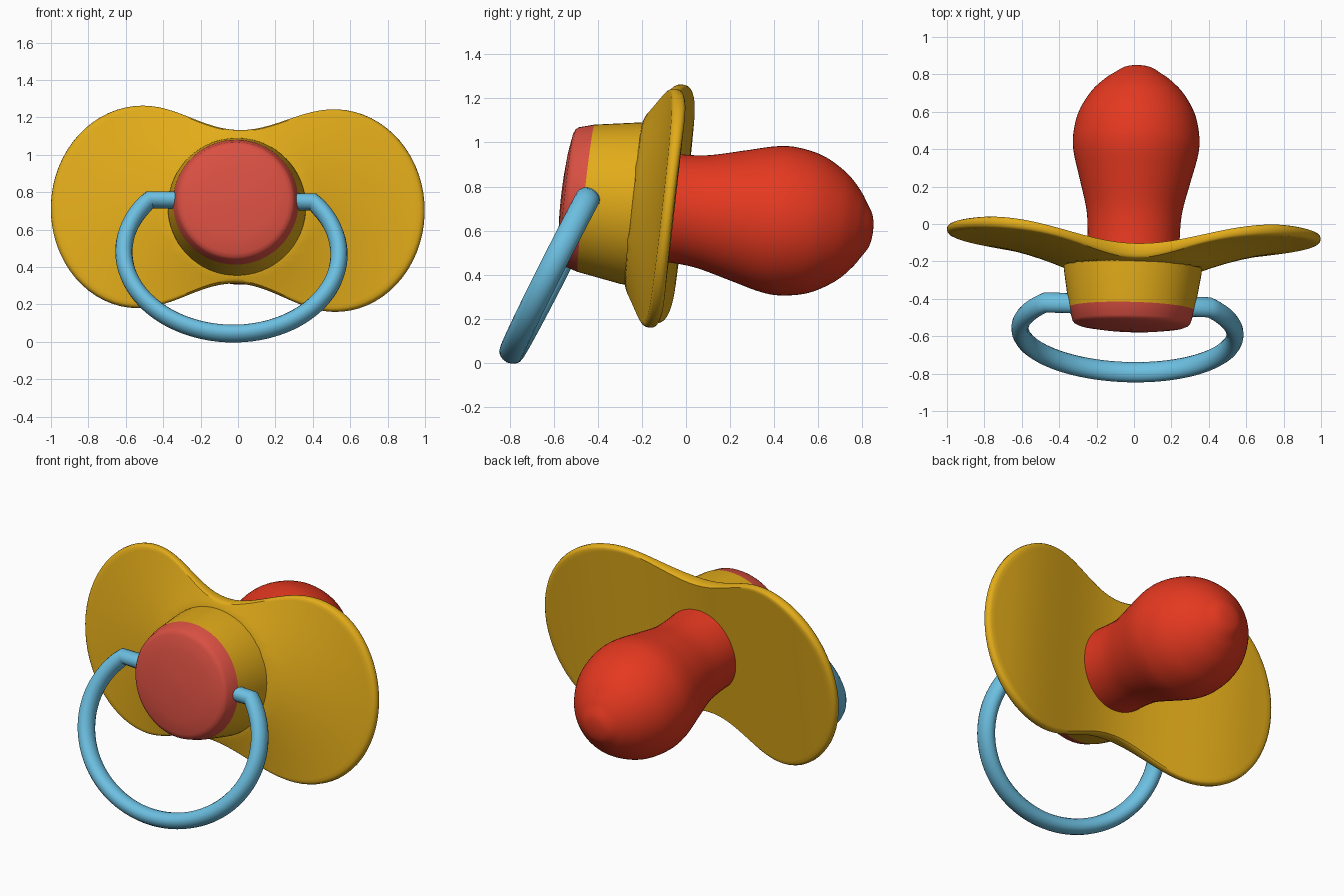
import bpy, bmesh
from math import sin, cos, pi, radians, hypot
from mathutils import Matrix, Vector

if "Cube" in bpy.data.objects:
    bpy.data.objects.remove(bpy.data.objects["Cube"])

# Local frame: +y runs along the teat axis; whole body is slightly tipped
BODY = (Matrix.Translation((0, 0, 0.695)) @ Matrix.Rotation(radians(-1.5), 4, 'Z')
        @ Matrix.Rotation(radians(-6.5), 4, 'X') @ Matrix.Rotation(radians(1.1), 4, 'Y'))


def material(name, rgb):
    m = bpy.data.materials.new(name)
    m.diffuse_color = (*rgb, 1)
    m.use_nodes = True
    m.node_tree.nodes["Principled BSDF"].inputs["Base Color"].default_value = m.diffuse_color
    return m


YELLOW = material("yellow", (0.76, 0.41, 0.01))
RED = material("red", (0.78, 0.04, 0.014))
CAP = material("soft_red", (0.70, 0.08, 0.055))
BLUE = material("blue", (0.15, 0.52, 0.75))


def smooth(obj, angle=35):
    bpy.ops.object.select_all(action='DESELECT')
    obj.select_set(True)
    bpy.context.view_layer.objects.active = obj
    bpy.ops.object.shade_smooth_by_angle(angle=radians(angle))


def loft(name, rings, mat):
    """Skin a list of equal-length closed rings and cap both ends."""
    bm = bmesh.new()
    loops = [[bm.verts.new(p) for p in ring] for ring in rings]
    n = len(loops[0])
    for a, b in zip(loops, loops[1:]):
        for i in range(n):
            j = (i + 1) % n
            bm.faces.new((a[i], a[j], b[j], b[i]))
    for cap in (loops[0], loops[-1]):
        bm.faces.new(cap)
    bmesh.ops.recalc_face_normals(bm, faces=bm.faces)
    me = bpy.data.meshes.new(name)
    bm.to_mesh(me)
    bm.free()
    me.materials.append(mat)
    obj = bpy.data.objects.new(name, me)
    bpy.context.collection.objects.link(obj)
    obj.matrix_world = BODY
    smooth(obj)
    return obj


def lathe(name, profile, mat, n=64):
    """Revolve (radius, y) points about the local y axis."""
    return loft(name, [[(r * cos(2 * pi * i / n), y, r * sin(2 * pi * i / n))
                        for i in range(n)] for r, y in profile], mat)


def spline(pts, steps=5):
    """Catmull-Rom curve through 2D points."""
    p = [Vector(q) for q in (pts[0], *pts, pts[-1])]
    out = []
    for a, b, c, d in zip(p, p[1:], p[2:], p[3:]):
        for k in range(steps):
            t = k / steps
            out.append(0.5 * (2 * b + (c - a) * t + (2 * a - 5 * b + 4 * c - d) * t * t
                              + (3 * b - a - 3 * c + d) * t ** 3))
    return out + [p[-1]]


# Mouth shield: bow-tie outline, wavy back, conical front rising to the hub
quarter = [(0.52 * i / 12, 0.412 + 0.0665 * (1 - cos(pi * i / 12))) for i in range(12)]
quarter += [(0.52 + 0.48 * sin(a), 0.545 * cos(a)) for a in (pi / 2 * i / 16 for i in range(17))]
half = quarter + [(x, -z) for x, z in quarter[-2::-1]]
outline = half + [(-x, z) for x, z in half[-2:0:-1]]


def back(x):
    return -0.15 + 0.06 * (1 - cos(pi * min(abs(x) / 0.85, 1)))


def front(x, z):
    t = min((1 - hypot(x, z)) / 0.63, 1)
    return -0.08 - 0.06 * t - 0.1 * t * t


def shield_ring(s, f):
    """Outline scaled by s, at fraction f of the way from back to front."""
    return [(s * x, back(s * x) * (1 - f) + front(s * x, s * z) * f, s * z + 0.006)
            for x, z in outline]


section = [(max(i / 20, 0.02), 0) for i in range(20)]
section += [(0.975, 0), (0.988, 0.08), (0.997, 0.25), (1, 0.5)]
section += [(s, 1 - f) for s, f in section[-2::-1]]
loft("mouth_shield", [shield_ring(s, f) for s, f in section], YELLOW)

# Hub in front of the shield, closed by a domed cap
lathe("hub", [(0.372, -0.19), (0.368, -0.26), (0.336, -0.457)], YELLOW)
lathe("front_cap", [(0.33, -0.45), (0.336, -0.457), (0.316, -0.525), (0.306, -0.538),
                    (0.285, -0.547), (0.2, -0.56), (0.1, -0.567), (0.005, -0.57)], CAP)

# Teat: neck, bulb and small raised tip
lathe("teat", spline([(0.248, -0.17), (0.247, -0.04), (0.258, 0.08), (0.298, 0.24),
                      (0.333, 0.38), (0.337, 0.48), (0.31, 0.6), (0.245, 0.71),
                      (0.175, 0.778), (0.125, 0.812), (0.08, 0.84), (0.04, 0.851),
                      (0.003, 0.854)]), RED)

# Pull ring: hanging ellipse with two pins bent inward; drawn flat, then tilted
arc = [radians(139.5 + 261 * i / 72) for i in range(73)]
flat = [(0.575 * cos(a), 1.121 * (0.43 * sin(a) - 0.28)) for a in arc]
flat = [(-0.26, flat[0][1])] + flat + [(0.26, flat[-1][1])]
cu = bpy.data.curves.new("pull_ring", 'CURVE')
cu.dimensions = '3D'
cu.bevel_depth = 0.046
cu.bevel_resolution = 6
cu.use_fill_caps = True
sp = cu.splines.new('POLY')
sp.points.add(len(flat) - 1)
for pt, (x, q) in zip(sp.points, flat):
    pt.co = (x, q, 0, 1)
cu.materials.append(BLUE)
ring = bpy.data.objects.new("pull_ring", cu)
bpy.context.collection.objects.link(ring)
axis_x = Vector((1, -0.03, -0.013))
axis_q = Vector((0, 0.507, 1)).normalized()
axis_n = axis_x.cross(axis_q) * 1.22  # tube is a little deeper than wide
tilt = Matrix((axis_x, axis_q, axis_n)).transposed().to_4x4()
bpy.ops.object.select_all(action='DESELECT')
ring.select_set(True)
bpy.context.view_layer.objects.active = ring
bpy.ops.object.convert(target='MESH')
ring = bpy.context.object
ring.data.transform(Matrix.Translation((-0.035, -0.432, 0.754)) @ tilt)
smooth(ring, 50)
